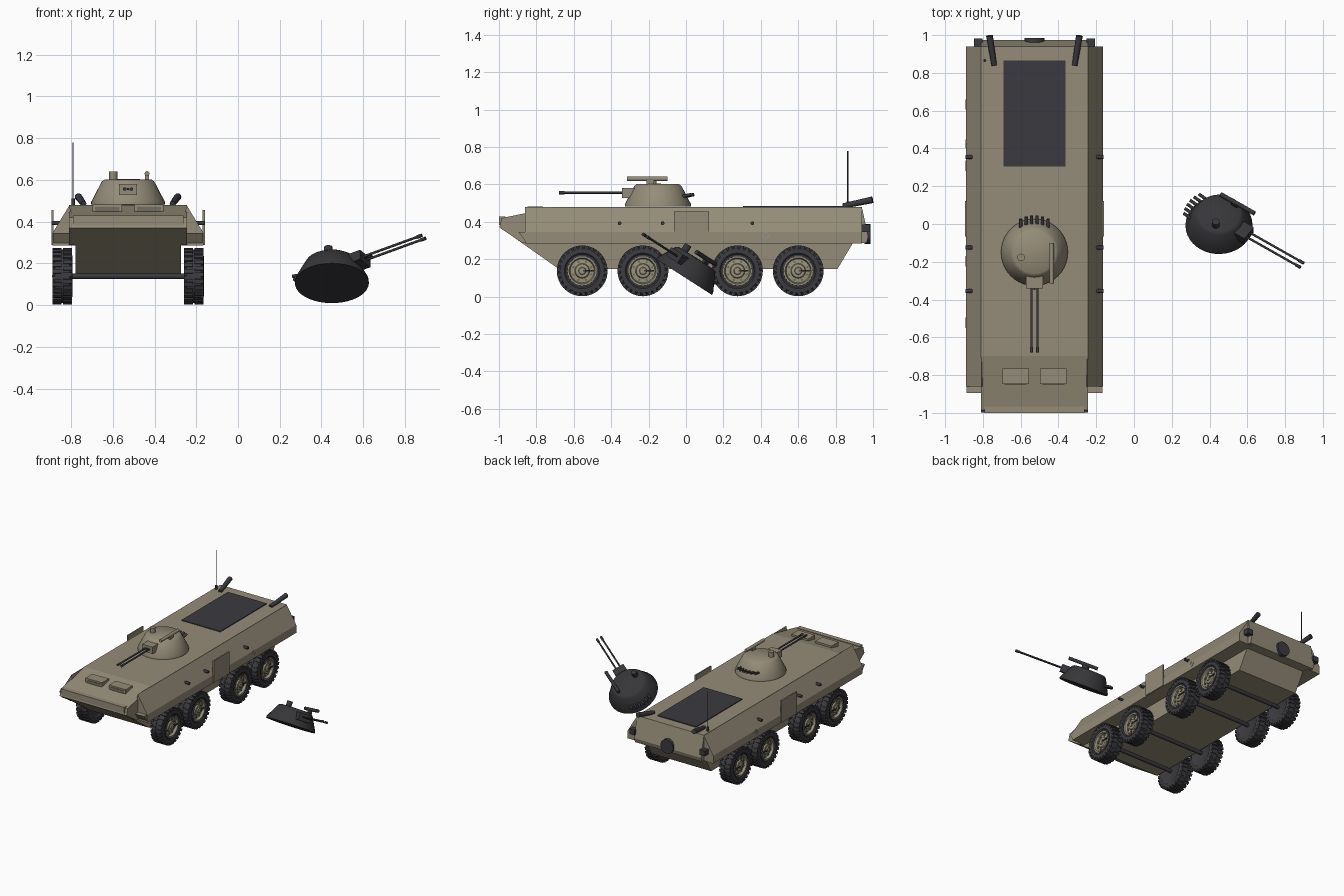
import bpy, bmesh, math
from mathutils import Matrix, Vector

if "Cube" in bpy.data.objects:
    bpy.data.objects.remove(bpy.data.objects["Cube"])

CX = -0.527  # vehicle centre line


def mat(name, col):
    m = bpy.data.materials.new(name)
    m.diffuse_color = (*col, 1)
    m.use_nodes = True
    m.node_tree.nodes["Principled BSDF"].inputs["Base Color"].default_value = m.diffuse_color
    return m


OLIVE = mat("olive_drab", (0.30, 0.265, 0.19))
HUB = mat("hub_olive", (0.32, 0.295, 0.20))
SHADE = mat("dull_olive", (0.17, 0.155, 0.115))
DARK = mat("dark_metal", (0.043, 0.041, 0.050))
RUBBER = mat("rubber", (0.046, 0.045, 0.052))
CHAR = mat("charred_metal", (0.038, 0.036, 0.041))
GREY = mat("mark_grey", (0.30, 0.31, 0.31))


def finish(bm, name, m, M=Matrix(), smooth=None):
    bmesh.ops.recalc_face_normals(bm, faces=bm.faces)
    me = bpy.data.meshes.new(name)
    bm.to_mesh(me)
    bm.free()
    me.transform(M)
    ob = bpy.data.objects.new(name, me)
    bpy.context.collection.objects.link(ob)
    me.materials.append(m)
    if smooth:
        me.shade_smooth()
        me.set_sharp_from_angle(angle=math.radians(smooth))
    return ob


def add_box(bm, lo, hi, M=Matrix()):
    lo, hi = Vector(lo), Vector(hi)
    T = Matrix.Translation((lo + hi) / 2) @ Matrix.Diagonal((*(hi - lo), 1))
    bmesh.ops.create_cube(bm, size=1, matrix=M @ T)


def box(name, lo, hi, m, M=Matrix()):
    bm = bmesh.new()
    add_box(bm, lo, hi)
    return finish(bm, name, m, M)


def add_rod(bm, a, b, r, r2=None, n=12):
    a, b = Vector(a), Vector(b)
    d = b - a
    T = Matrix.Translation((a + b) / 2) @ d.to_track_quat('Z', 'Y').to_matrix().to_4x4()
    bmesh.ops.create_cone(bm, cap_ends=True, segments=n, radius1=r,
                          radius2=r if r2 is None else r2, depth=d.length, matrix=T)


def rod(name, a, b, r, m, M=Matrix(), r2=None, n=12):
    bm = bmesh.new()
    add_rod(bm, a, b, r, r2, n)
    return finish(bm, name, m, M, 40)


def prism(name, pts, a, b, m, axis='x'):
    """Extrude a profile along x (points y,z) or along y (points x,z)."""
    bm = bmesh.new()
    put = (lambda p, t: (t, *p)) if axis == 'x' else (lambda p, t: (p[0], t, p[1]))
    f = bm.faces.new([bm.verts.new(put(p, a)) for p in pts])
    ext = bmesh.ops.extrude_face_region(bm, geom=[f])['geom']
    d = Vector((b - a, 0, 0) if axis == 'x' else (0, b - a, 0))
    bmesh.ops.translate(bm, vec=d, verts=[v for v in ext if isinstance(v, bmesh.types.BMVert)])
    return finish(bm, name, m)


def add_lathe(bm, prof, n):
    """Revolve (radius, height) points about z."""
    vs = [bm.verts.new((r, 0, z)) for r, z in prof]
    es = [bm.edges.new(p) for p in zip(vs, vs[1:])]
    bmesh.ops.spin(bm, geom=vs + es, cent=(0, 0, 0), axis=(0, 0, 1),
                   angle=2 * math.pi, steps=n, use_duplicate=False)
    bmesh.ops.remove_doubles(bm, verts=bm.verts, dist=1e-5)


def lathe(name, prof, m, M=Matrix(), n=32, smooth=40):
    bm = bmesh.new()
    add_lathe(bm, prof, n)
    return finish(bm, name, m, M, smooth)


# ---- hull: upper body, lower tub, side sponsons
prism("upper_hull", [(-0.70, 0.48), (-0.985, 0.42), (-0.998, 0.37), (-0.875, 0.287),
                     (0.965, 0.287), (0.975, 0.32), (0.94, 0.48)], CX - 0.283, CX + 0.283, OLIVE)
prism("lower_hull", [(-0.96, 0.345), (-0.68, 0.148), (0.81, 0.148), (0.90, 0.30), (-0.88, 0.30)],
      CX - 0.253, CX + 0.253, OLIVE)
for s, side in ((-1, "left"), (1, "right")):
    X = lambda v: CX + s * v
    prism(side + "_sponson", [(X(0.28), 0.48), (X(0.362), 0.345), (X(0.362), 0.285),
                              (X(0.25), 0.285)], -0.86, 0.94, OLIVE, 'y')
    prism(side + "_fender", [(-0.895, 0.345), (-0.85, 0.345), (-0.85, 0.285)],
          X(0.27), X(0.36), OLIVE)
    a, b = sorted((X(0.358), X(0.368)))
    box(side + "_door_plate", (a, -0.065, 0.287), (b, 0.122, 0.455), OLIVE)
    for y in (-0.355, -0.125, 0.355):
        rod(side + "_port", (X(0.32), y, 0.393), (X(0.366), y, 0.393), 0.010, DARK)
    # diamond mark
    bm = bmesh.new()
    for k in range(4):
        T = Matrix.Translation((X(0.362), 0.425, 0.327)) @ Matrix.Rotation(k * math.pi / 2 + math.pi / 4, 4, 'X')
        add_box(bm, (-0.002, -0.016, 0.013), (0.002, 0.016, 0.016), T)
    finish(bm, side + "_diamond_mark", GREY)
    # exhaust pipes and tail lights
    rod(side + "_exhaust", (X(0.213), 0.84, 0.485), (X(0.238), 0.997, 0.518), 0.014, DARK, r2=0.018)
    a, b = sorted((X(0.275), X(0.32)))
    box(side + "_tail_light", (a, 0.94, 0.345), (b, 0.981, 0.385), DARK)
    # driver hatch with vision panel
    a, b = sorted((X(0.03), X(0.17)))
    box(side + "_hatch", (a, -0.848, 0.42), (b, -0.765, 0.481), OLIVE)
    box(side + "_hatch_window", (a + 0.012, -0.851, 0.437), (b - 0.012, -0.847, 0.47), SHADE)

box("trim_vane", (CX - 0.265, -1.0, 0.382), (CX + 0.265, -0.965, 0.429), OLIVE)
box("engine_grille", (CX - 0.164, 0.305, 0.475), (CX + 0.164, 0.865, 0.486), DARK)
rod("rear_port", (CX, 0.955, 0.335), (CX, 0.986, 0.335), 0.053, DARK, n=24)
rod("antenna_base", (-0.79, 0.865, 0.46), (-0.79, 0.865, 0.51), 0.008, DARK)
rod("antenna", (-0.79, 0.865, 0.50), (-0.79, 0.865, 0.78), 0.003, DARK, n=6)


# ---- wheels: outer face points along local +z
def wheel(name, M):
    bm = bmesh.new()
    add_lathe(bm, [(0, -0.042), (0.085, -0.042), (0.095, -0.048), (0.118, -0.046), (0.129, -0.034),
                   (0.129, 0.034), (0.118, 0.046), (0.095, 0.048), (0.088, 0.042),
                   (0.078, 0.042), (0.076, 0.022)], 36)
    for i in range(26):
        for k in (-1, 1):
            R = Matrix.Rotation((i + 0.25 * k) * 2 * math.pi / 26, 4, 'Z')
            z0, z1 = sorted((k * 0.004, k * 0.046))
            add_box(bm, (0.118, -0.010, z0), (0.1355, 0.010, z1), R)
    finish(bm, name + "_tire", RUBBER, M, 35)
    lathe(name + "_rim", [(0.078, 0.044), (0.070, 0.044), (0.064, 0.026), (0.040, 0.028),
                          (0.036, 0.038), (0.020, 0.040), (0.017, 0.048), (0, 0.048)], HUB, M, 24)
    bm = bmesh.new()
    for i in range(8):
        a = (i + 0.5) * math.pi / 4
        p = Vector((0.052 * math.cos(a), 0.052 * math.sin(a), 0.022))
        add_rod(bm, p, p + Vector((0, 0, 0.012)), 0.007, n=6)
    finish(bm, name + "_bolts", SHADE, M)
    return M


for i, y in enumerate((-0.555, -0.23, 0.275, 0.60)):
    for s in (-1, 1):
        T = Matrix.Translation((CX + s * 0.315, y, 0.138))
        wheel(f"wheel_{i + 1}_{'left' if s < 0 else 'right'}",
              T @ Matrix.Rotation(s * math.pi / 2, 4, 'Y'))
        # tire inflation arm
        a, b = sorted((CX + s * 0.358, CX + s * 0.364))
        box("hub_arm", (a, y + 0.005, 0.134), (b, y + 0.06, 0.142), DARK)
    rod(f"axle_{i + 1}", (CX - 0.30, y, 0.138), (CX + 0.30, y, 0.138), 0.014, DARK)


# ---- turret: origin at ring centre, gun along local -y
def turret(pre, M, body, metal):
    lathe(pre + "_shell", [(0, 0), (0.177, 0), (0.177, 0.012), (0.150, 0.064), (0.126, 0.110),
                           (0.112, 0.120), (0, 0.122)], body, M, 40, 65)
    box(pre + "_mantlet", (-0.044, -0.192, 0.045), (0.044, -0.10, 0.098), body, M)
    bm = bmesh.new()
    for s in (-1, 1):
        add_rod(bm, (s * 0.016, -0.18, 0.074), (s * 0.016, -0.53, 0.074), 0.006)
        add_rod(bm, (s * 0.016, -0.50, 0.074), (s * 0.016, -0.53, 0.074), 0.0085)
    add_rod(bm, (0, -0.18, 0.074), (0, -0.20, 0.074), 0.006)
    finish(bm, pre + "_gun_barrels", metal, M, 40)
    rod(pre + "_periscope", (-0.071, -0.027, 0.11), (-0.071, -0.027, 0.157), 0.02, body, M, n=16)
    rod(pre + "_searchlight_tube", (0.091, -0.165, 0.148), (0.091, 0.05, 0.148), 0.012, body, M)
    box(pre + "_tube_post", (0.082, -0.06, 0.10), (0.10, -0.02, 0.145), body, M)
    bm = bmesh.new()
    for i in range(6):
        x = (i - 2.5) * 0.029
        y = math.sqrt(0.155 ** 2 - x * x) - 0.025
        add_rod(bm, (x, y, 0.05), (x, max(y + 0.03, 0.14) + 0.035, 0.064), 0.0085, n=10)
    finish(bm, pre + "_smoke_launchers", metal, M, 40)


turret("turret", Matrix.Translation((CX, -0.15, 0.482)), OLIVE, DARK)

# ---- burnt turret lying tilted on the ground beside the hull
up = Vector((0, 0.54, 0.84)).normalized()
back = Vector((-0.83, 0.47, -0.30))
back = (back - back.dot(up) * up).normalized()
right = back.cross(up)
R = Matrix((right, back, up)).transposed().to_4x4()
turret("burnt_turret", Matrix.Translation((0.45, -0.01, 0.105)) @ R, CHAR, CHAR)
